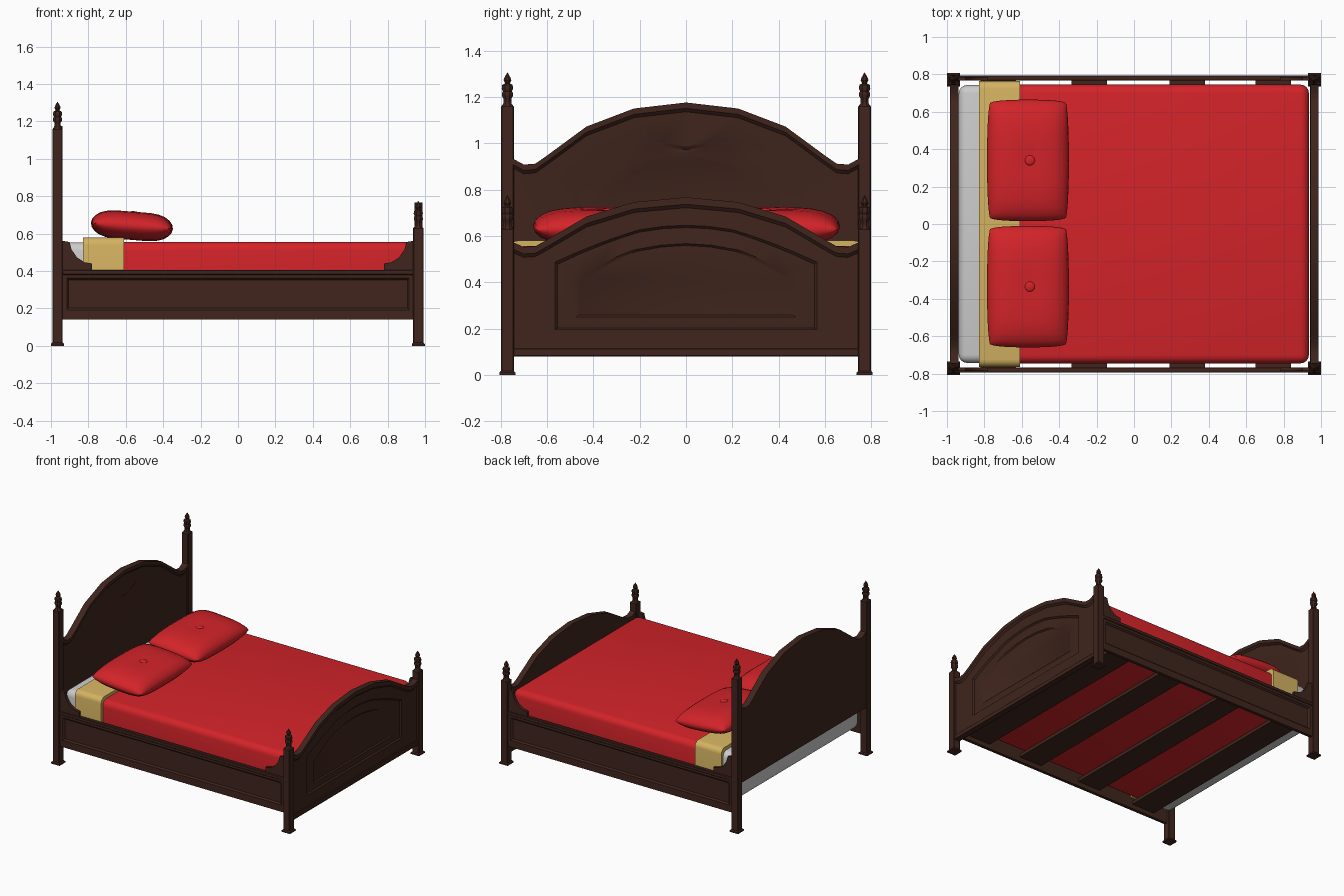
import bpy, bmesh, math
from mathutils import Matrix

if "Cube" in bpy.data.objects:
    bpy.data.objects.remove(bpy.data.objects["Cube"])


def material(name, rgb):
    m = bpy.data.materials.new(name)
    m.diffuse_color = (*rgb, 1)
    m.use_nodes = True
    m.node_tree.nodes["Principled BSDF"].inputs["Base Color"].default_value = m.diffuse_color
    return m


WOOD = material("dark_wood", (0.05, 0.018, 0.012))
RED = material("red_fabric", (0.65, 0.017, 0.022))
GOLD = material("gold_fabric", (0.66, 0.45, 0.12))


def finish(name, bm, mat=None, angle=35):
    bmesh.ops.recalc_face_normals(bm, faces=bm.faces[:])
    me = bpy.data.meshes.new(name)
    bm.to_mesh(me)
    bm.free()
    ob = bpy.data.objects.new(name, me)
    bpy.context.collection.objects.link(ob)
    if mat:
        me.materials.append(mat)
    bpy.ops.object.select_all(action='DESELECT')
    ob.select_set(True)
    bpy.context.view_layer.objects.active = ob
    bpy.ops.object.shade_smooth_by_angle(angle=math.radians(angle))
    return ob


def box(name, lo, hi, mat=None, bevel=0, segments=3):
    bm = bmesh.new()
    bmesh.ops.create_cube(bm, size=1)
    for v in bm.verts:
        v.co = [(a + b) / 2 + c * (b - a) for a, b, c in zip(lo, hi, v.co)]
    if bevel:
        bmesh.ops.bevel(bm, geom=bm.edges[:], offset=bevel, segments=segments,
                        profile=0.5, affect='EDGES')
    return finish(name, bm, mat)


def loft(name, rings, place, mat):
    """Skin equal-length outlines; rings = [(depth, 2D points)], both ends capped."""
    bm = bmesh.new()
    loops = [[bm.verts.new(place(d, a, b)) for a, b in pts] for d, pts in rings]
    n = len(loops[0])
    for p, q in zip(loops, loops[1:]):
        for i in range(n):
            j = (i + 1) % n
            bm.faces.new((p[i], p[j], q[j], q[i]))
    bm.faces.new(loops[0])
    bm.faces.new(loops[-1])
    return finish(name, bm, mat)


def mirrored(half):
    return half + [(-y, z) for y, z in reversed(half) if y]


def lowered(half, dz):
    return half[:1] + [(y, z - dz) for y, z in half[1:]]


along_x = lambda d, a, b: (d, a, b)

# Headboard: arched board, cap moulding and two stepped panels
head = [(0.75, 0.36), (0.75, 0.935), (0.70, 0.908), (0.65, 0.912), (0.60, 0.947),
        (0.43, 1.072), (0.225, 1.15), (0, 1.176)]
h_out = [(0.535, 0.42), (0.535, 0.79), (0.50, 0.855), (0.42, 0.92), (0.30, 0.995),
         (0.17, 1.055), (0.09, 1.0), (0, 0.985)]
h_mid = [(0.49, 0.44), (0.49, 0.785), (0.46, 0.83), (0.39, 0.885), (0.28, 0.95),
         (0.15, 1.015), (0.09, 0.985), (0, 0.972)]
h_in = [(0.40, 0.47), (0.40, 0.78), (0.36, 0.825), (0.31, 0.86), (0.25, 0.90),
        (0.17, 0.93), (0.09, 0.945), (0, 0.95)]
h_low = [(y * 0.9, 0.47 + (z - 0.47) * 0.95) for y, z in h_in]
loft("headboard", [(x, mirrored(h)) for x, h in [
    (-0.985, head), (-0.937, head), (-0.937, lowered(head, 0.025)),
    (-0.950, lowered(head, 0.04)), (-0.950, h_out), (-0.960, h_mid),
    (-0.955, h_in), (-0.966, h_low)]], along_x, WOOD)

# Footboard: the same arch, lower, with one recessed panel
foot = [(0.75, 0.08)] + [(y, 0.55 + (z - 0.905) * 0.8) for y, z in head[1:]]
f_out = [(0.565, 0.195), (0.565, 0.487), (0.47, 0.53), (0.37, 0.57), (0.28, 0.602),
         (0.20, 0.627), (0.10, 0.641), (0, 0.646)]
f_in = [(0.475, 0.25), (0.475, 0.41), (0.43, 0.443), (0.37, 0.475), (0.30, 0.51),
        (0.225, 0.54), (0.11, 0.56), (0, 0.567)]
f_mid = [((a * 7 + c) / 8, (b * 7 + d) / 8) for (a, b), (c, d) in zip(f_out, f_in)]
loft("footboard", [(x, mirrored(h)) for x, h in [
    (0.943, foot), (0.986, foot), (0.986, lowered(foot, 0.03)),
    (0.974, lowered(foot, 0.045)), (0.974, f_out), (0.964, f_mid),
    (0.968, f_in), (0.960, [(y * 0.97, z - 0.008 if z > 0.3 else z + 0.008)
                            for y, z in f_in])]], along_x, WOOD)
box("footboard_ledge", (0.94, -0.75, 0.08), (0.984, 0.75, 0.115), WOOD, 0.004, 1)

# Posts with flared feet and turned finials
FINIAL = [(0.027, 0), (0.019, 0.01), (0.018, 0.03), (0.026, 0.042), (0.026, 0.055),
          (0.021, 0.062), (0.027, 0.075), (0.024, 0.09), (0.011, 0.097),
          (0.018, 0.11), (0.014, 0.122), (0.001, 0.143)]


def post(name, x, y, top):
    box(name, (x - 0.028, y - 0.028, 0), (x + 0.028, y + 0.028, top), WOOD, 0.004, 1)
    sq = [(-1, -1), (1, -1), (1, 1), (-1, 1)]
    loft(name + "_foot", [(z, [(x + a * r, y + b * r) for a, b in sq]) for z, r in
                          [(0, 0.035), (0.01, 0.035), (0.018, 0.027)]],
         lambda d, a, b: (a, b, d), WOOD)
    angs = [math.pi / 8 + i * math.pi / 4 for i in range(8)]
    loft(name + "_finial", [(top + z, [(x + r * math.cos(t), y + r * math.sin(t))
                                       for t in angs]) for r, z in FINIAL],
         lambda d, a, b: (a, b, d), WOOD)


# Side rails with recessed panel, lip and corner brackets
def rect(x, lo, hi):
    return [(-x, lo), (x, lo), (x, hi), (-x, hi)]


BRACKET = [(0.78, 0.39), (0.78, 0.44), (0.82, 0.447), (0.86, 0.472), (0.89, 0.515),
           (0.90, 0.555), (0.94, 0.562), (0.94, 0.39)]

for side, s in (("front", -1), ("back", 1)):
    post(side + "_head_post", -0.965, s * 0.771, 1.162)
    post(side + "_foot_post", 0.964, s * 0.771, 0.632)
    on_side = lambda d, a, b: (a, s * d, b)
    loft(side + "_rail", [(0.766, rect(0.94, 0.14, 0.40)), (0.789, rect(0.94, 0.14, 0.40)),
                          (0.789, rect(0.915, 0.192, 0.362)),
                          (0.778, rect(0.905, 0.202, 0.352))], on_side, WOOD)
    ys = sorted((s * 0.766, s * 0.794))
    box(side + "_rail_lip", (-0.94, ys[0], 0.38), (0.94, ys[1], 0.406), WOOD, 0.004, 1)
    for end, e in (("head", -1), ("foot", 1)):
        pts = [(e * a, b) for a, b in BRACKET]
        loft(f"{side}_{end}_bracket", [(0.766, pts), (0.787, pts)], on_side, WOOD)

# Slats under the mattress
for i, x in enumerate((-0.725, -0.24, 0.285, 0.745)):
    box(f"slat_{i + 1}", (x - 0.095, -0.768, 0.175), (x + 0.095, 0.768, 0.20), WOOD)

# Mattress, blanket and folded gold band
box("mattress", (-0.937, -0.743, 0.2), (-0.6, 0.743, 0.553), None, 0.045, 4)
box("blanket", (-0.815, -0.745, 0.2), (0.935, 0.745, 0.556), RED, 0.045, 4)


def arch(w, top, r):
    arc = [(w - r + r * math.cos(t), top - r + r * math.sin(t))
           for t in (i * math.pi / 8 for i in range(5))]
    half = [(w, 0.22)] + arc
    return half + [(-y, z) for y, z in reversed(half)]


band = arch(0.764, 0.58, 0.04) + arch(0.74, 0.55, 0.03)[::-1]
loft("blanket_fold", [(-0.83, band), (-0.61, band)], along_x, GOLD)


# Pillows: two cushion skins joined at the seam, with a centre button
def pillow(name, y):
    n = 14
    tilt = Matrix.Translation((-0.567, y, 0.642)) @ Matrix.Rotation(math.radians(4.5), 4, 'Y')
    bm = bmesh.new()
    for s in (-1, 1):
        grid = bmesh.ops.create_grid(bm, x_segments=n, y_segments=n, size=1)["verts"]
        for v in grid:
            u, w = (math.sin(c * math.pi / 2) for c in v.co[:2])
            h = 0.077 * (max(0, (1 - u ** 4) * (1 - w ** 4))) ** 0.55
            h -= 0.008 * math.exp(-(u * u + w * w) * 20)
            round_off = 1 - 0.025 * (u * w) ** 8
            v.co = (0.22 * u * (1 - 0.05 * w * w) * round_off,
                    0.325 * w * (1 - 0.03 * u * u) * round_off, s * h)
    bmesh.ops.remove_doubles(bm, verts=bm.verts[:], dist=0.0005)
    bm.transform(tilt)
    finish(name, bm, RED, 60)
    bm = bmesh.new()
    bmesh.ops.create_uvsphere(bm, u_segments=16, v_segments=8, radius=0.028)
    bm.transform(tilt @ Matrix.Translation((0.005, 0, 0.069)) @ Matrix.Diagonal((1, 1, 0.35, 1)))
    finish(name + "_button", bm, RED, 60)


pillow("front_pillow", -0.335)
pillow("back_pillow", 0.34)
